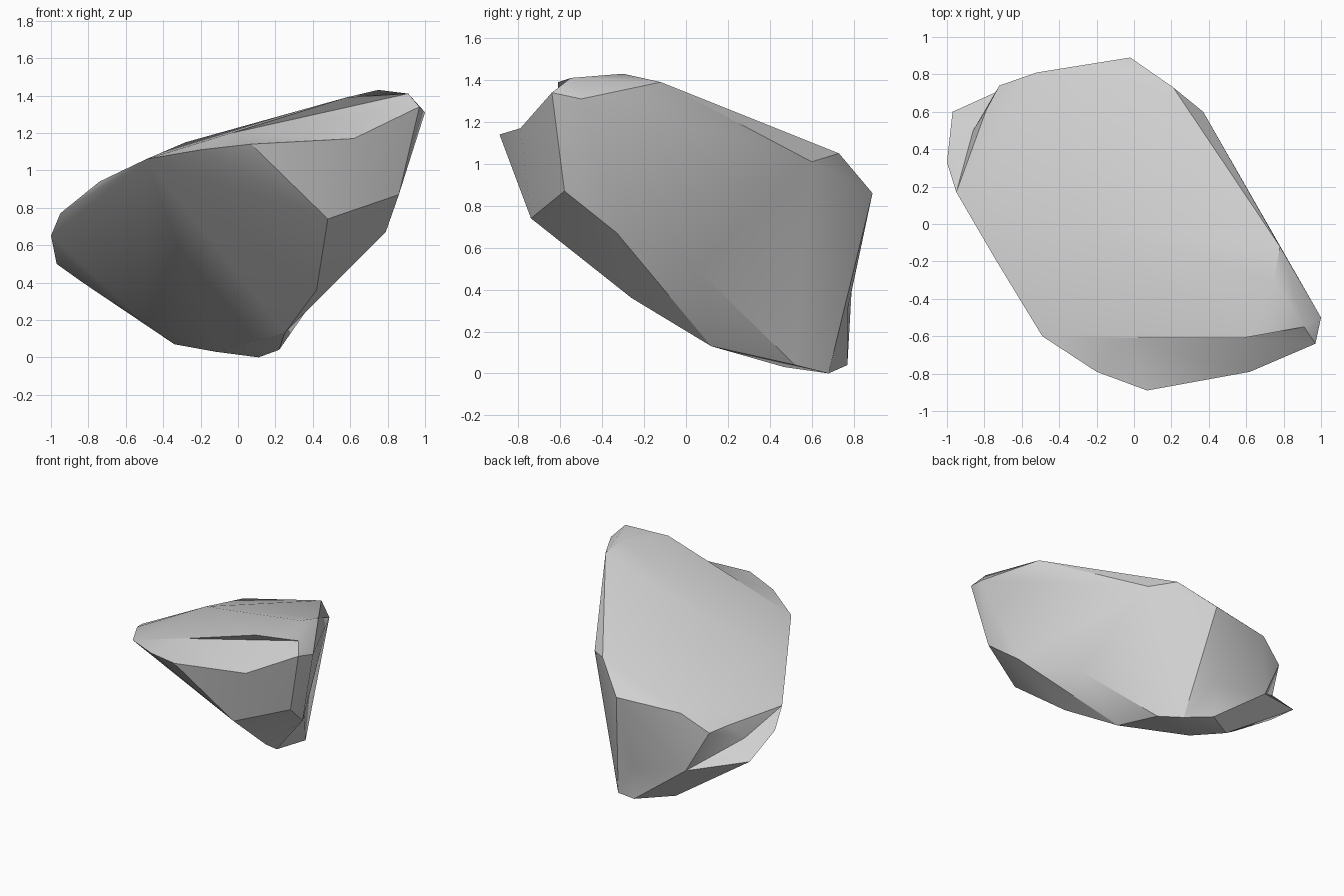
import bpy
import bmesh
import math
from mathutils import Vector

default_cube = bpy.data.objects.get("Cube")
if default_cube:
    bpy.data.objects.remove(default_cube, do_unlink=True)

# Single stone colour
stone = bpy.data.materials.new("stone_grey")
stone.use_nodes = True
stone_colour = (0.63, 0.63, 0.63, 1)
stone.diffuse_color = stone_colour
stone.node_tree.nodes["Principled BSDF"].inputs["Base Color"].default_value = stone_colour

# Named corners of the boulder
corners = {
    # front lip and raised peak
    "front_lip": (.07, -.89, 1.14),
    "front_lip_left": (.62, -.79, 1.17),
    "front_lip_right": (-.2, -.79, 1.11),
    "front_shoulder": (-.49, -.6, 1.06),
    "peak_step": (.58, -.61, 1.39),
    "peak_front": (.97, -.64, 1.34),
    "peak_corner": (.91, -.55, 1.41),
    "peak_side": (1, -.5, 1.31),
    "peak_top": (.75, -.3, 1.43),
    # sloping top plate
    "plate_ridge": (-.28, 0, 1.15),
    "plate_left": (.78, -.12, 1.39),
    "plate_bevel": (.37, .6, 1.01),
    "plate_back": (.21, .73, 1.05),
    "plate_rim": (-.52, .81, .84),
    "back_tip": (-.02, .89, .86),
    "plate_right": (-.74, -.19, .94),
    "step_top": (-.79, .61, .74),
    "step_back": (-.72, .74, .71),
    # low ledge on the right
    "ledge_front": (-.95, .17, .77),
    "ledge_tip": (-1, .33, .65),
    "ledge_back": (-.97, .6, .5),
    "ledge_root": (-.55, .79, .39),
    # left flank
    "flank_front": (.48, -.74, .74),
    "flank_high": (.86, -.58, .87),
    "flank_mid": (.79, -.33, .67),
    "flank_under": (.42, -.26, .36),
    # underside
    "base_left": (.25, .12, .13),
    "base_corner": (.22, .52, .04),
    "base_low": (.11, .68, 0),
    "base_back": (-.09, .77, .04),
    "base_front": (-.12, .47, .03),
    "base_right": (-.34, .61, .07),
    "under_right": (-.49, .52, .18),
    "under_ledge": (-.83, .52, .4),
}

bm = bmesh.new()
vert = {name: bm.verts.new(position) for name, position in corners.items()}
bmesh.ops.convex_hull(bm, input=list(bm.verts))
swallowed = {v for v in bm.verts if not v.link_faces}
bmesh.ops.delete(bm, geom=list(swallowed), context='VERTS')


def spanned(*names):
    """Faces that lie wholly between the named corners."""
    rim = {vert[n] for n in names if vert[n] not in swallowed}
    return {f for f in bm.faces if all(v in rim for v in f.verts)}


def meeting(first, second):
    """The faces on both sides of one edge."""
    return {f for f in bm.faces if vert[first] in f.verts and vert[second] in f.verts}


def dent(patch, position):
    """Replace a patch of faces with a fan to one point."""
    edges = {e for f in patch for e in f.edges
             if sum(g in patch for g in e.link_faces) == 1}
    pairs = [tuple(e.verts) for e in edges]
    bmesh.ops.delete(bm, geom=list(patch), context='FACES')
    centre = bm.verts.new(position)
    for a, b in pairs:
        bm.faces.new((a, b, centre))


# Chipped notch below the peak
dent(spanned("front_lip", "front_lip_left", "front_lip_right", "front_shoulder",
             "peak_step", "peak_front", "peak_corner"),
     Vector((-.03, -.61, 1.2)))

# Broken step above the ledge
dent(spanned("plate_right", "ledge_front", "ledge_tip", "ledge_back",
             "ledge_root", "step_top", "step_back"),
     Vector((-.86, .5, .62)))

# Hollow along the left flank and crease down the back
dent(meeting("flank_mid", "base_corner"), Vector((.54, .05, .5)))
dent(meeting("back_tip", "base_back"), Vector((-.09, .77, .3)))

bmesh.ops.recalc_face_normals(bm, faces=list(bm.faces))
mesh = bpy.data.meshes.new("boulder")
bm.to_mesh(mesh)
bm.free()
mesh.materials.append(stone)

boulder = bpy.data.objects.new("boulder", mesh)
bpy.context.collection.objects.link(boulder)

# Worn faces blend smoothly, broken edges stay sharp
bpy.ops.object.select_all(action='DESELECT')
boulder.select_set(True)
bpy.context.view_layer.objects.active = boulder
bpy.ops.object.shade_smooth_by_angle(angle=math.radians(30))
